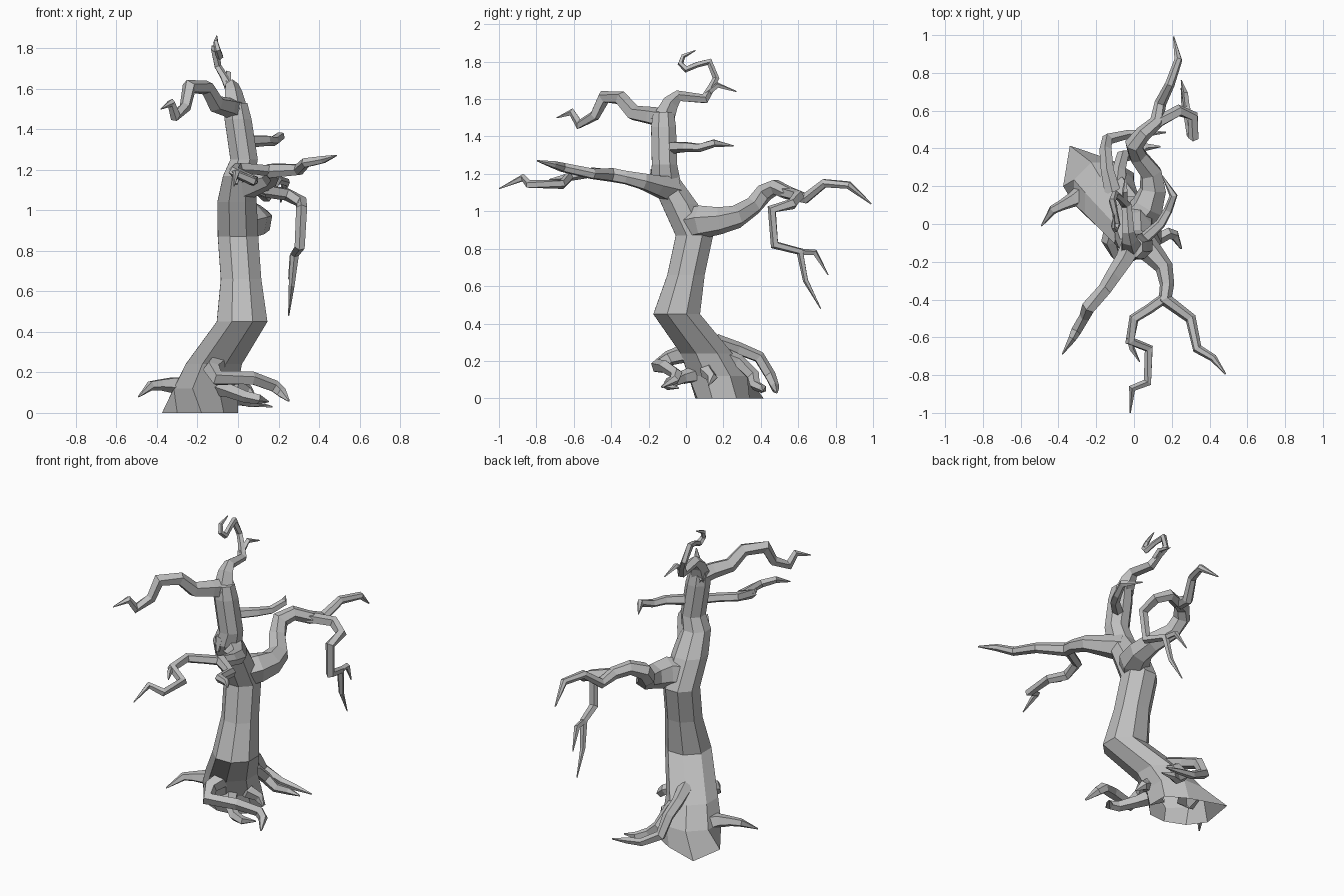
import bpy, bmesh, math
from mathutils import Vector

bark = bpy.data.materials.new("grey_bark")
bark.diffuse_color = (0.52, 0.52, 0.52, 1)


def tube(name, pts, sides=5, level=False, turn=0.4):
    """Faceted tube through (x, y, z, radius); level keeps rings flat and the foot open."""
    bm = bmesh.new()
    P = [Vector(p[:3]) for p in pts]
    n = len(P)
    u, rings = None, []
    for i, p in enumerate(P):
        before = (P[i] - P[max(i - 1, 0)]).normalized()
        after = (P[min(i + 1, n - 1)] - P[i]).normalized()
        t = Vector((0, 0, 1)) if level else (before + after).normalized()
        if u is None:
            u = t.orthogonal() if not level else Vector((1, 0, 0))
        u = (u - t * u.dot(t)).normalized()
        v = t.cross(u)
        # widen sharp bends so the limb keeps its thickness
        r = pts[i][3]
        if not level and 0 < i < n - 1:
            r *= min(1.2, 1 / max(t.dot(after), .1))
        ring = []
        for k in range(sides):
            a = turn + 2 * math.pi * k / sides
            ring.append(bm.verts.new(p + (u * math.cos(a) + v * math.sin(a)) * r))
        rings.append(ring)
    for a, b in zip(rings, rings[1:]):
        for k in range(sides):
            j = (k + 1) % sides
            bm.faces.new((a[k], a[j], b[j], b[k]))
    bm.faces.new(rings[-1])
    bmesh.ops.recalc_face_normals(bm, faces=bm.faces[:])
    me = bpy.data.meshes.new(name)
    bm.to_mesh(me)
    bm.free()
    me.materials.append(bark)
    ob = bpy.data.objects.new(name, me)
    bpy.context.collection.objects.link(ob)
    return ob


# Leaning trunk with a flared foot
trunk = tube("trunk", [
    (-.18, .23, 0, .19), (-.16, .17, .12, .17), (-.12, .11, .24, .15),
    (.02, -.05, .45, .135), (.015, 0, .66, .108), (0, .045, .87, .108),
    (-.005, -.035, 1.04, .105), (.005, -.11, 1.17, .085), (.03, -.115, 1.25, .073),
    (0, -.12, 1.45, .072), (-.01, -.12, 1.53, .06)], 8, True)
# Uneven outline of the foot, pointed at the back left
foot = [(0, .27), (-.12, .34), (-.34, .415), (-.375, .2),
        (-.3, .1), (-.18, .05), (-.07, .06), (0, .14)]
for v, (x, y) in zip(trunk.data.vertices, foot):
    v.co.x, v.co.y = x, y

# Big rear branch, curling round and out to the back
tube("rear_branch", [
    (.01, .02, .93, .09), (.07, .09, .945, .088), (.1, .18, .95, .072),
    (.09, .27, .97, .06), (.02, .36, 1.03, .05), (0, .42, 1.1, .045),
    (.05, .48, 1.13, .04), (.12, .54, 1.1, .036), (.14, .64, 1.07, .028),
    (.19, .74, 1.15, .024), (.235, .87, 1.14, .02), (.21, .99, 1.04, .004)], 6)
tube("hanging_branch", [
    (.11, .53, 1.1, .034), (.24, .6, 1.08, .03), (.315, .57, 1.04, .026),
    (.315, .46, 1.01, .024), (.305, .475, .82, .022), (.28, .61, .785, .019),
    (.265, .64, .63, .015), (.25, .72, .48, .003)], 5)
tube("hanging_twig", [(.28, .6, .785, .018), (.27, .69, .78, .015), (.25, .76, .66, .003)], 4)

# Upper front branch, zigzagging to the left
tube("upper_front_branch", [
    (0, -.09, 1.49, .06), (-.05, -.19, 1.51, .05), (-.11, -.28, 1.525, .042),
    (-.155, -.35, 1.605, .036), (-.24, -.44, 1.61, .032), (-.26, -.49, 1.51, .028),
    (-.31, -.57, 1.465, .024), (-.33, -.61, 1.53, .018), (-.38, -.69, 1.5, .003)], 5)

# Crown branch with its hook and twig
tube("crown_branch", [
    (-.01, -.13, 1.47, .065), (-.025, -.08, 1.58, .045), (-.03, -.04, 1.615, .03),
    (-.04, .1, 1.6, .024), (-.07, .135, 1.66, .02), (-.1, .16, 1.71, .017),
    (-.115, .125, 1.8, .017), (-.1, .06, 1.785, .016), (-.09, 0, 1.76, .016),
    (-.1, -.03, 1.79, .014), (-.11, -.015, 1.83, .012), (-.105, .05, 1.86, .003)], 5)
tube("crown_twig", [(-.05, .1, 1.62, .017), (-.05, .17, 1.675, .014), (-.04, .27, 1.64, .003)], 4)

# Lower front branch and its fork
tube("lower_front_branch", [
    (.02, -.08, 1.12, .08), (.1, -.16, 1.14, .06), (.16, -.23, 1.16, .046),
    (.175, -.32, 1.18, .038), (.165, -.4, 1.195, .034), (.3, -.5, 1.2, .028),
    (.335, -.66, 1.235, .024), (.42, -.71, 1.25, .02), (.485, -.795, 1.27, .004)], 6)
tube("lower_front_fork", [
    (.165, -.39, 1.195, .03), (.08, -.45, 1.205, .028), (0, -.5, 1.21, .026),
    (-.02, -.62, 1.19, .024), (.08, -.66, 1.145, .022), (.07, -.84, 1.145, .02),
    (-.01, -.87, 1.18, .017), (-.02, -1, 1.12, .003)], 5)
tube("fork_twig", [(-.02, -.6, 1.195, .02), (-.01, -.66, 1.18, .015), (.03, -.73, 1.17, .003)], 4)

# Side twig and short stubs on the trunk
tube("side_twig", [
    (.03, -.1, 1.34, .035), (.14, 0, 1.345, .028), (.18, .07, 1.34, .024),
    (.21, .15, 1.365, .02), (.15, .255, 1.35, .003)], 5)
tube("front_stub", [(.01, -.1, 1.2, .045), (-.01, -.17, 1.2, .028), (-.01, -.19, 1.13, .01)], 5)

# Roots spreading from the foot
tube("front_root", [
    (-.08, .06, .26, .06), (-.13, -.09, .215, .04), (-.1, -.15, .17, .034),
    (.07, -.11, .17, .034), (.18, -.05, .13, .03), (.215, -.06, .1, .026),
    (.25, -.13, .06, .006)], 5)
tube("front_low_root", [
    (-.12, .1, .14, .055), (-.04, -.02, .11, .036), (.04, -.09, .08, .03),
    (.1, -.1, .07, .023), (.15, -.04, .055, .004)], 5)
tube("side_root", [
    (-.1, .14, .18, .06), (0, .11, .14, .036), (.05, .14, .11, .026),
    (.09, .12, .07, .004)], 5)
tube("back_root", [
    (-.11, .16, .3, .045), (-.14, .28, .265, .036), (-.15, .39, .22, .032),
    (-.14, .45, .12, .028), (-.03, .475, .06, .024), (.07, .48, .045, .018),
    (.17, .485, .03, .004)], 5)
tube("back_low_root", [
    (-.09, .16, .24, .05), (-.08, .28, .2, .036), (-.06, .36, .12, .032),
    (0, .37, .07, .028), (.06, .41, .05, .022), (.14, .41, .04, .004)], 5)
tube("left_root", [
    (-.24, .18, .12, .065), (-.32, .13, .14, .042), (-.38, .1, .14, .03),
    (-.43, .075, .135, .024), (-.49, -.01, .08, .004)], 5)
